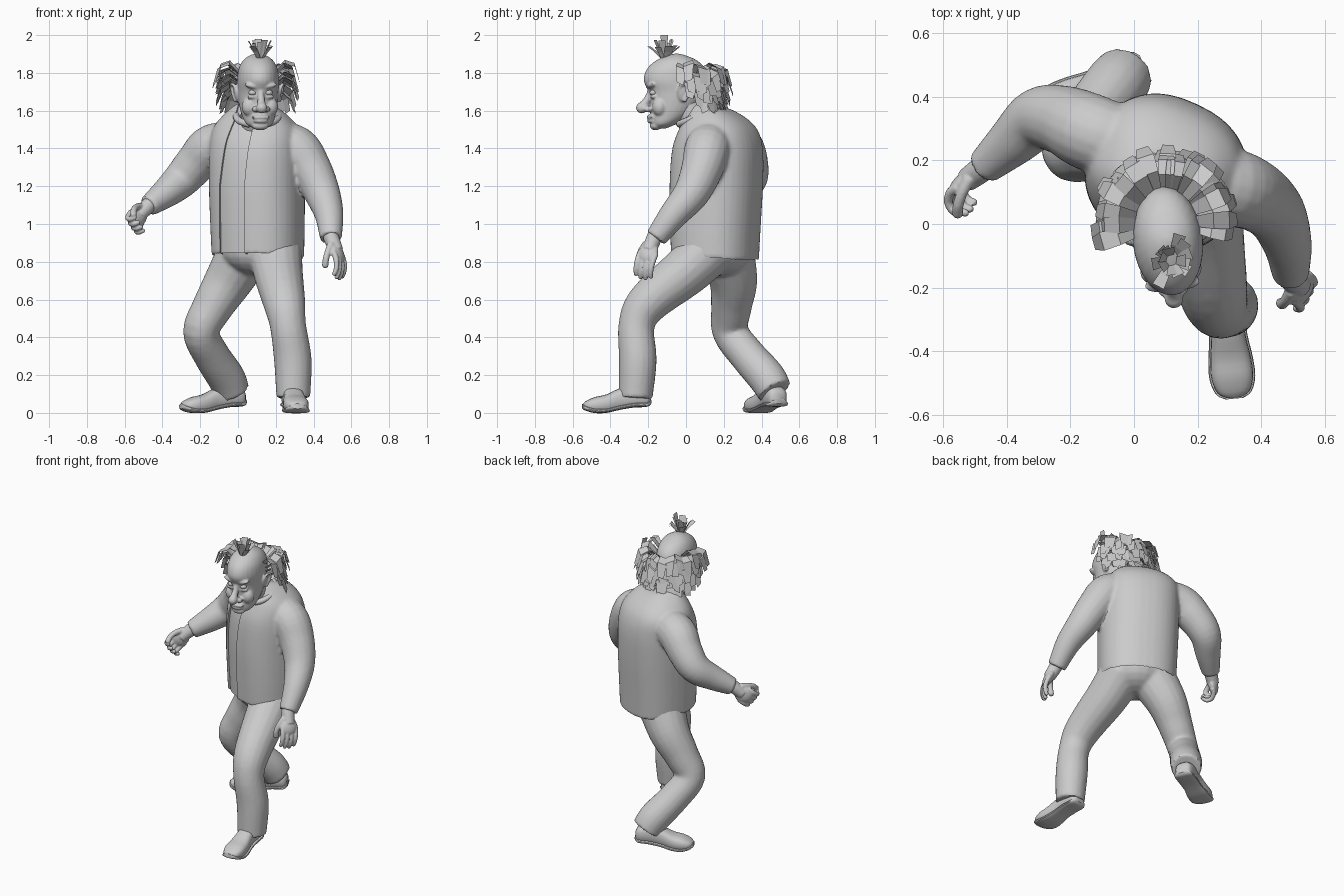
import bpy, bmesh, math, random
from mathutils import Vector, Matrix
from math import sin, cos, pi, radians

if "Cube" in bpy.data.objects:
    bpy.data.objects.remove(bpy.data.objects["Cube"])

random.seed(4)


def skin(bm, rings):
    """Loft closed rings of points and cap both ends."""
    rows = [[bm.verts.new(p) for p in r] for r in rings]
    n = len(rows[0])
    for a, b in zip(rows, rows[1:]):
        for i in range(n):
            bm.faces.new((a[i], a[(i + 1) % n], b[(i + 1) % n], b[i]))
    bm.faces.new(rows[0][::-1])
    bm.faces.new(rows[-1])


def smooth_path(pts, sub=5):
    """Catmull-Rom through equal-length tuples."""
    p = [Vector(q) for q in pts]
    p = [2 * p[0] - p[1]] + p + [2 * p[-1] - p[-2]]
    out = []
    for a, b, c, d in zip(p, p[1:], p[2:], p[3:]):
        for k in range(sub):
            t = k / sub
            out.append(0.5 * (2 * b + (c - a) * t + (2 * a - 5 * b + 4 * c - d) * t * t
                              + (3 * b - a - 3 * c + d) * t ** 3))
    return out + [p[-2]]


def blob(bm, loc, size, rot=None):
    m = Matrix.Translation(loc) @ (rot or Matrix()) @ Matrix.Diagonal((*size, 1))
    bmesh.ops.create_uvsphere(bm, u_segments=20, v_segments=12, radius=1, matrix=m)


def tube(bm, pts, seg=18, sub=5, round_end=False):
    """Round limb along (x, y, z, radius) points."""
    path = smooth_path(pts, sub)
    c = [q.xyz for q in path]
    rings, u, old = [], None, None
    for i, q in enumerate(path):
        t = (c[min(i + 1, len(c) - 1)] - c[max(i - 1, 0)]).normalized()
        u = t.orthogonal().normalized() if u is None else old.rotation_difference(t) @ u
        v, old = t.cross(u), t
        rings.append([c[i] + q.w * (u * cos(2 * pi * k / seg) + v * sin(2 * pi * k / seg)) for k in range(seg)])
    skin(bm, rings)
    if round_end:
        blob(bm, c[-1], [path[-1].w] * 3)


def finish(name, bm, voxel=0, smooth=3, cutter=None, angle=40, flat=False, drop=None):
    bmesh.ops.recalc_face_normals(bm, faces=bm.faces)
    me = bpy.data.meshes.new(name)
    bm.to_mesh(me)
    bm.free()
    ob = bpy.data.objects.new(name, me)
    bpy.context.collection.objects.link(ob)
    bpy.ops.object.select_all(action='DESELECT')
    ob.select_set(True)
    bpy.context.view_layer.objects.active = ob
    if voxel:
        r = ob.modifiers.new("blend", 'REMESH')
        r.mode, r.voxel_size = 'VOXEL', voxel
        s = ob.modifiers.new("relax", 'SMOOTH')
        s.factor, s.iterations = 0.5, smooth
    if cutter:
        b = ob.modifiers.new("opening", 'BOOLEAN')
        b.operation, b.object, b.solver = 'DIFFERENCE', cutter, 'EXACT'
    if voxel or cutter:
        bpy.ops.object.convert(target='MESH')
    if drop:  # remove hidden faces
        bm = bmesh.new()
        bm.from_mesh(ob.data)
        bm.normal_update()
        gone = [f for f in bm.faces if drop(f.calc_center_median(), f.normal)]
        bmesh.ops.delete(bm, geom=gone, context='FACES')
        bm.to_mesh(ob.data)
        bm.free()
    if not flat:
        bpy.ops.object.shade_smooth_by_angle(angle=radians(angle))
    return ob


# Torso frame: turned so the chest faces slightly to -x
RIGHT, FRONT, MID = Vector((.906, -.423, 0)), Vector((-.423, -.906, 0)), Vector((.102, .165, 0))
TORSO = [  # z, centre x, centre y, half width, half depth
    (0.825, .105, .153, .24, .22), (1.0, .103, .155, .245, .228), (1.2, .10, .16, .248, .235),
    (1.38, .10, .168, .248, .228), (1.49, .10, .178, .235, .197), (1.56, .10, .172, .185, .157),
    (1.615, .10, .14, .12, .11), (1.63, .10, .12, .08, .07)]


def torso(bm, shrink):
    rings = []
    for z, cx, cy, a, b in smooth_path(TORSO, 4):
        ring = []
        for k in range(40):
            c, s = cos(k * pi / 20), sin(k * pi / 20)
            f = lambda v: math.copysign(abs(v) ** 0.85, v)
            ring.append(Vector((cx, cy, z + shrink * 0.3 + 0.02 * s))
                        + RIGHT * f(c) * (a - shrink) + FRONT * f(s) * (b - shrink))
        rings.append(ring)
    skin(bm, rings)


# Jacket with sleeves, cut open down the front and at the hem
bm = bmesh.new()
rings = []
for z, u0, u1, v0 in [(.7, -.124, .03, .165), (1.2, -.118, .035, .175),
                      (1.45, -.083, .055, .15), (1.54, -.06, .06, .10), (1.68, -.05, .06, .06)]:
    base = MID + Vector((0, 0, z))
    rings.append([base + RIGHT * u + FRONT * v for u, v in ((u0, v0), (u1, v0), (u1, .42), (u0, .42))])
skin(bm, rings)
cutter = finish("opening_cutter", bm, flat=True)
cutter.hide_render = True

bm = bmesh.new()
torso(bm, 0)
tube(bm, [(.03, .23, 1.43, .11), (-.13, .285, 1.41, .122), (-.22, .325, 1.325, .11), (-.30, .33, 1.235, .098),
          (-.38, .26, 1.165, .08), (-.475, .175, 1.095, .056)])
tube(bm, [(.18, .14, 1.43, .11), (.305, .115, 1.40, .122), (.385, .085, 1.29, .111), (.445, .03, 1.165, .096),
          (.482, -.065, 1.05, .077), (.492, -.16, .925, .058)])


def jacket_hidden(c, n):
    d = c - MID
    hem = n.z < -.8 and c.z < .87 and abs(d.x) < .26
    floor = n.dot(FRONT) > .85 and d.dot(FRONT) < .18 and -.125 < d.dot(RIGHT) < .06 and c.z < 1.4
    return hem or floor


finish("jacket", bm, 0.011, 3, cutter, drop=jacket_hidden)
bpy.data.objects.remove(cutter)

# Shirt front showing inside the opening
bm = bmesh.new()
torso(bm, 0.013)
finish("shirt_front", bm, drop=lambda c, n: (c - MID).dot(FRONT) < .02 or abs((c - MID).dot(RIGHT) + .03) > .13)

# Collar and neck
bm = bmesh.new()
arc = []
for k in range(13):
    a = radians(-66 + k * 310 / 12)
    arc.append((.103 + .112 * cos(a), .06 + .105 * sin(a), 1.57 + .045 * sin(a), .018))
tube(bm, arc, 12, 3, True)
finish("collar", bm)
bm = bmesh.new()
tube(bm, [(.10, .08, 1.50, .09), (.10, .05, 1.54, .09), (.105, -.01, 1.64, .082)])
finish("neck", bm)

# Trousers
bm = bmesh.new()
blob(bm, (.11, .16, .86), (.20, .19, .14))
tube(bm, [(.20, .14, .88, .14), (.212, .0, .75, .132), (.245, -.2, .585, .112), (.265, -.262, .46, .096),
          (.29, -.255, .28, .1), (.293, -.267, .08, .09)])
tube(bm, [(.05, .21, .87, .15), (-.05, .25, .70, .128), (-.135, .24, .56, .108), (-.195, .235, .43, .096),
          (-.14, .325, .305, .096), (-.065, .425, .19, .1), (-.03, .47, .115, .094)])
finish("trousers", bm, 0.011, 3)


# Shoes
def shoe(name, heel, toe):
    heel, toe = Vector(heel), Vector(toe)
    d = toe - heel
    side = Vector((d.y, -d.x, 0)).normalized()
    # position, half width, top height, bottom lift
    prof = [(0, .03, .07, .012), (.06, .052, .10, 0), (.25, .056, .125, .004), (.45, .054, .115, .0),
            (.65, .064, .09, -.008), (.82, .066, .083, -.002), (.95, .05, .068, .016), (1, .022, .055, .028)]
    for part, grow, top in (("upper", 0, 1), ("sole", .006, 0)):
        bm = bmesh.new()
        rings = []
        for t, w, h, lift in smooth_path(prof, 3):
            ring = []
            for k in range(20):
                c, s = cos(k * pi / 10), sin(k * pi / 10)
                height = h if top else lift + .026
                zz = (lift + height) / 2 + (height - lift) / 2 * math.copysign(abs(s) ** .7, s)
                off = d * ((t - .5) * (1 + grow * 3) + .5)
                ring.append(heel + off + side * (w + grow) * math.copysign(abs(c) ** .8, c) + Vector((0, 0, zz)))
            rings.append(ring)
        skin(bm, rings)
        finish(name + "_" + part, bm)


shoe("front_shoe", (.28, -.19, .034), (.315, -.545, -.006))
shoe("back_shoe", (.03, .495, .036), (-.297, .345, -.006))


# Hands
def hand(name, wrist, aim, palm, curl, thumb, scale=1.2):
    bm = bmesh.new()
    w, aim, palm = Vector(), Vector(aim).normalized(), Vector(palm)
    palm = (palm - aim * palm.dot(aim)).normalized()
    across = aim.cross(palm)
    rot = Matrix((across, palm, aim)).transposed().to_4x4()
    tube(bm, [(*(w - aim * .03), .034), (*w, .034), (*(w + aim * .05), .031)])
    blob(bm, w + aim * .058, (.046, .024, .05), rot)
    for i in range(4):
        p = w + aim * .088 + across * (i - 1.5) * .025
        pts = [(*(p - aim * .03), .013), (*p, .0132)]
        for j, length in enumerate((.036, .03, .022)):
            a = radians(curl * (j + .7))
            p = p + (aim * cos(a) + palm * sin(a)) * length * (1 if 0 < i < 3 else .88)
            pts.append((*p, .0122 - j * .001))
        tube(bm, pts, 10, 3, True)
    p = w + aim * .02 + across * thumb * .025
    pts = [(*p, .018)]
    for o in ((.022, .03, .018), (.008, .03, .02), (-.005, .022, .016)):
        p = p + across * thumb * o[0] + aim * o[1] + palm * o[2]
        pts.append((*p, .0145))
    tube(bm, pts, 10, 3, True)
    bm.transform(Matrix.Translation(wrist) @ Matrix.Scale(scale, 4))
    finish(name, bm, 0.005, 2)


hand("right_hand", (-.487, .165, 1.085), (-.58, -.42, -.6), (.5, -.8, -.1), 46, 1)
hand("left_hand", (.5, -.175, .91), (.36, -.36, -.9), (-.8, .4, -.1), 18, -1)

# Head, turned a little toward +x
HEAD = Matrix.Translation((.105, -.04, 0)) @ Matrix.Rotation(radians(6), 4, 'Z') @ Matrix.Translation((0, .04, 0))
bm = bmesh.new()
rings = []
for z, f, b, w in smooth_path([(1.505, -.165, -.11, .03), (1.53, -.185, -.05, .07), (1.58, -.19, .03, .09),
                               (1.64, -.192, .08, .102), (1.70, -.20, .11, .107), (1.76, -.225, .12, .11),
                               (1.82, -.208, .105, .103), (1.865, -.16, .06, .08), (1.892, -.10, .0, .044),
                               (1.902, -.06, -.04, .01)], 4):
    rings.append([Vector((w * cos(k * pi / 14), (f + b) / 2 + (b - f) / 2 * sin(k * pi / 14), z)) for k in range(28)])
skin(bm, rings)
tube(bm, [(0, -.19, 1.71, .014), (0, -.2, 1.675, .017), (0, -.218, 1.64, .022), (0, -.236, 1.615, .03)], 12, 3, True)
blob(bm, (0, -.19, 1.565), (.05, .02, .012))
blob(bm, (0, -.186, 1.545), (.04, .02, .012))
blob(bm, (0, -.162, 1.52), (.045, .03, .024))
for s in (-1, 1):
    blob(bm, (s * .028, -.205, 1.608), (.02, .022, .017))
    blob(bm, (s * .055, -.145, 1.62), (.042, .04, .05))
    blob(bm, (s * .046, -.187, 1.73), (.042, .024, .014), Matrix.Rotation(s * radians(-14), 4, 'Y'))
    blob(bm, (s * .042, -.178, 1.674), (.03, .016, .012))
    # ears
    blob(bm, (s * .112, -.03, 1.69), (.014, .028, .045), Matrix.Rotation(s * radians(12), 4, 'Y'))
    tube(bm, [(s * .115, -.05, 1.70, .009), (s * .13, -.04, 1.738, .009), (s * .138, -.008, 1.735, .009),
              (s * .132, .004, 1.70, .009), (s * .118, -.018, 1.655, .011)], 8, 3, True)
bm.transform(HEAD)
finish("head", bm, 0.006, 4)
bm = bmesh.new()
for s in (-1, 1):
    blob(bm, (s * .042, -.178, 1.695), (.022, .02, .016))
bm.transform(HEAD)
finish("eyes", bm)


# Hair made of flat strips
def strip(bm, pts, side, widths):
    rows = [[bm.verts.new(p - side * w / 2), bm.verts.new(p + side * w / 2)] for p, w in zip(pts, widths)]
    for a, b in zip(rows, rows[1:]):
        bm.faces.new((a[0], a[1], b[1], b[0]))


bm = bmesh.new()
for layer in range(5):
    t = layer / 4
    start = -12 + 32 * t  # lower layers begin further back
    for k in range(16):
        a = radians(start + k * (180 - 2 * start) / 15 + random.uniform(-6, 6))
        out = Vector((cos(a), sin(a), 0))
        root = Vector((.095 * cos(a), .10 * sin(a) + .005, 1.795 - .11 * t - .02 * max(0, sin(a))))
        reach = random.uniform(.88, 1.16) * (1 - .15 * t)
        jitter = random.uniform(-.015, .015)
        pts = [root + out * r * reach + Vector((0, 0, z + jitter)) for r, z in
               ((0, 0), (.055, .052 - .03 * t), (.105, .035 - .05 * t), (.13, -.05 - .03 * t))]
        side = (Vector((-sin(a), cos(a), 0)) + Vector((0, 0, random.uniform(-.6, .6)))).normalized()
        strip(bm, pts, side, (.036, .054, .06, .04))
bm.transform(HEAD)
finish("side_hair", bm, flat=True)

# Tuft on the crown
bm = bmesh.new()
for k in range(15):
    a = k * 2.4
    lean = random.uniform(.2, 1.0) if k else .25
    d = Vector((cos(a) * lean, sin(a) * lean, 1)).normalized()
    root = Vector((.118 + cos(a) * .012, -.115 + sin(a) * .012, 1.872))
    length = random.uniform(.085, .115) if k else .135
    pts = [root, root + d * length * .5, root + d * length - Vector((0, 0, .012 * lean))]
    strip(bm, pts, Vector((-sin(a), cos(a), 0)), (.022, .032, .04))
finish("crown_tuft", bm, flat=True)
